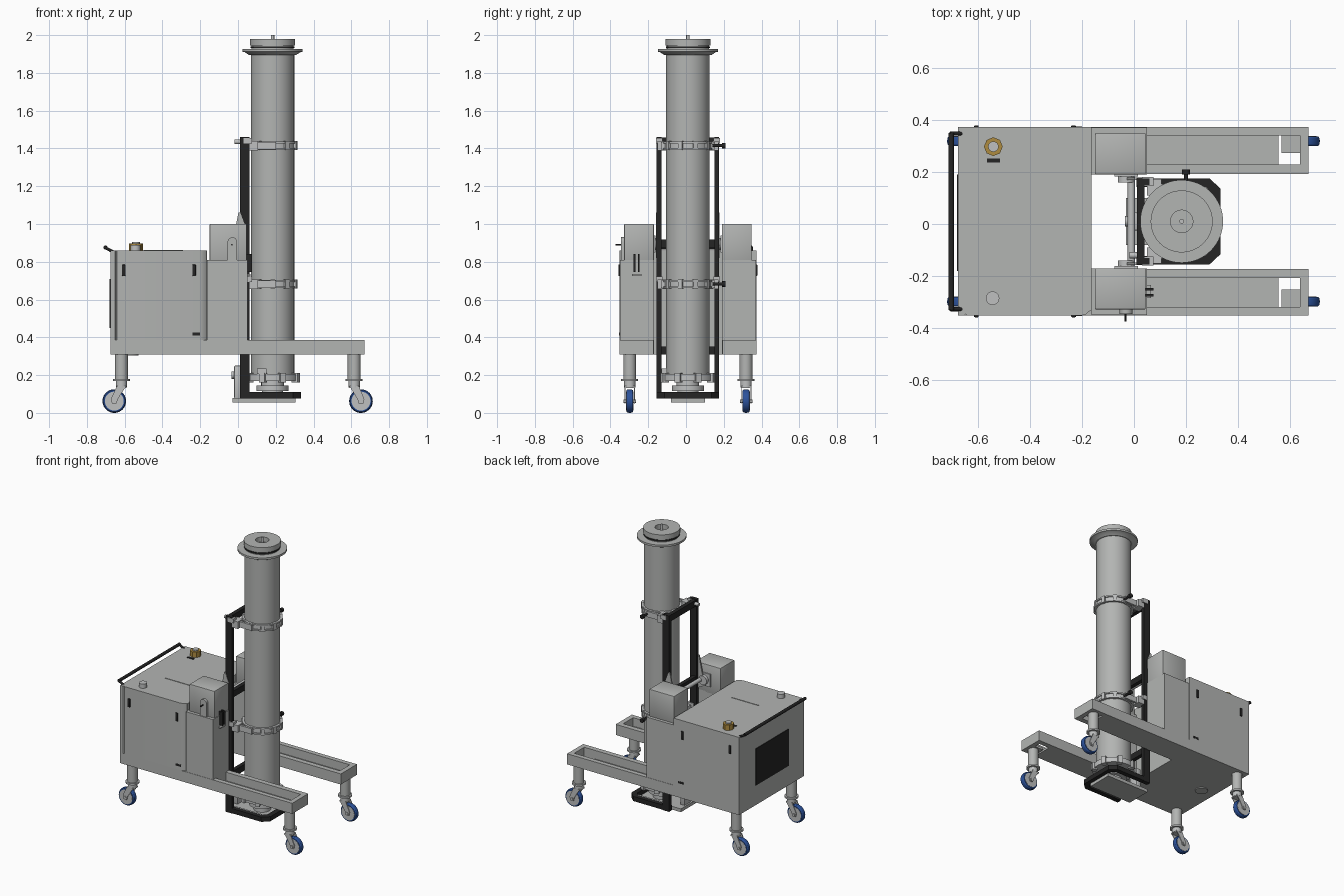
import bpy, bmesh, math
from mathutils import Vector, Matrix

if "Cube" in bpy.data.objects:
    bpy.data.objects.remove(bpy.data.objects["Cube"])

CY = 0.01            # symmetry plane of the machine
COL = (0.183, CY)    # column axis


def material(name, rgb):
    m = bpy.data.materials.new(name)
    m.diffuse_color = (*rgb, 1)
    m.use_nodes = True
    m.node_tree.nodes["Principled BSDF"].inputs["Base Color"].default_value = m.diffuse_color
    return m


GREY = material("light grey paint", (0.45, 0.46, 0.45))
STEEL = material("bare steel", (0.52, 0.53, 0.53))
BLACK = material("black", (0.018, 0.018, 0.018))
BLUE = material("blue tyre", (0.025, 0.085, 0.33))
BRASS = material("brass", (0.42, 0.26, 0.05))


def finish(name, bm, mat):
    bmesh.ops.recalc_face_normals(bm, faces=bm.faces)
    me = bpy.data.meshes.new(name)
    bm.to_mesh(me)
    bm.free()
    me.materials.append(mat)
    ob = bpy.data.objects.new(name, me)
    bpy.context.collection.objects.link(ob)
    return ob


def box(name, x0, x1, y0, y1, z0, z1, mat=GREY, bevel=0):
    bm = bmesh.new()
    bmesh.ops.create_cube(bm, size=1)
    size = (abs(x1 - x0), abs(y1 - y0), abs(z1 - z0))
    bmesh.ops.scale(bm, vec=size, verts=bm.verts)
    bmesh.ops.translate(bm, vec=((x0 + x1) / 2, (y0 + y1) / 2, (z0 + z1) / 2), verts=bm.verts)
    if bevel:
        bmesh.ops.bevel(bm, geom=bm.edges[:], offset=bevel, segments=2, affect='EDGES', profile=0.5)
    return finish(name, bm, mat)


def rod(name, a, b, r, mat=GREY, n=32, r2=None):
    a, b = Vector(a), Vector(b)
    bm = bmesh.new()
    bmesh.ops.create_cone(bm, cap_ends=True, segments=n, radius1=r,
                          radius2=r if r2 is None else r2, depth=(b - a).length)
    rot = (b - a).to_track_quat('Z', 'Y').to_matrix().to_4x4()
    bm.transform(Matrix.Translation((a + b) / 2) @ rot)
    return finish(name, bm, mat)


def lathe(name, pts, cx, cy, mat=GREY, n=64):
    bm = bmesh.new()
    vs = [bm.verts.new((r, 0, z)) for r, z in pts]
    es = [bm.edges.new(p) for p in zip(vs, vs[1:])]
    bmesh.ops.spin(bm, geom=vs + es, cent=(0, 0, 0), axis=(0, 0, 1), angle=math.tau, steps=n)
    bmesh.ops.remove_doubles(bm, verts=bm.verts, dist=1e-5)
    bmesh.ops.translate(bm, vec=(cx, cy, 0), verts=bm.verts)
    return finish(name, bm, mat)


def prism(name, pts, to3d, lo, hi, mat=GREY):
    """Extrude a 2D outline from lo to hi; to3d places (u, v, depth)."""
    bm = bmesh.new()
    a = [bm.verts.new(to3d(u, v, lo)) for u, v in pts]
    b = [bm.verts.new(to3d(u, v, hi)) for u, v in pts]
    bm.faces.new(a)
    bm.faces.new(b)
    for i in range(len(a)):
        j = (i + 1) % len(a)
        bm.faces.new((a[i], a[j], b[j], b[i]))
    return finish(name, bm, mat)


XY = lambda u, v, d: (u, v, d)
XZ = lambda u, v, d: (u, d, v)


def lugs(name, r0, r1, z0, z1, half, count, mat):
    """Blocks standing around the column."""
    for i in range(count):
        ob = box(f"{name}_{i}", r0, r1, -half, half, z0, z1, mat)
        ob.location = (*COL, 0)
        ob.rotation_euler.z = math.tau * (i + 0.5) / count


# --- cabinet: base plate and body with a folded edge on the front
box("cabinet_base", -0.675, -0.163, CY - .362, CY + .362, 0.31, 0.385)
prism("cabinet_body", [(-.675, -.352), (-.652, -.352), (-.645, -.345), (-.64, -.352), (-.205, -.352),
                       (-.185, -.347), (-.168, -.332), (-.163, -.332), (-.163, .372), (-.675, .372)],
      XY, 0.385, 0.86)
box("rear_vent", -0.679, -0.67, -0.18, 0.19, 0.45, 0.71, BLACK)
rod("drain_cover", (-.57, CY, .304), (-.57, CY, .312), .042)
box("top_seam", -0.50, -0.29, -0.10, -0.094, 0.86, 0.863)

for s, side in ((-1, "front"), (1, "back")):
    Y = lambda v: CY + s * v
    # --- pods beside the mast
    box(f"{side}_pod", -.163, .05, Y(.18), Y(.36), .31, .81)
    box(f"{side}_pod_head", -.15, .045, Y(.18), Y(.338), .80, 1.0, GREY, .004)
    # --- floor arm: open tray with a hole near the tip
    box(f"{side}_arm_inner_wall", -.163, .67, Y(.182), Y(.218), .31, .385)
    box(f"{side}_arm_outer_wall", -.163, .67, Y(.329), Y(.362), .31, .385)
    box(f"{side}_arm_tip", .637, .67, Y(.21), Y(.335), .31, .385)
    box(f"{side}_arm_floor", .04, .555, Y(.21), Y(.335), .31, .325)
    box(f"{side}_arm_post_plate", .567, .64, Y(.262), Y(.335), .31, .325)
    # --- cabinet latches and bottom slots
    for x in (-.605, -.232):
        box(f"{side}_door_latch", x - .009, x + .009, Y(.355), Y(.368), .725, .785, BLACK, .003)
    box(f"{side}_slot", -.24, -.20, Y(.355), Y(.3635), .41, .425, BLACK)
    # --- handlebar bracket
    rod(f"{side}_handle_bracket", (-.66, Y(.337), .852), (-.705, Y(.337), .876), .008, BLACK, 16)
    # --- pivot bearing and hinge plate of the mast
    box(f"{side}_bearing_plate", -.075, .015, Y(.172), Y(.182), .85, .94, STEEL)
    rod(f"{side}_bearing", (-.03, Y(.181), .895), (-.03, Y(.150), .895), .032, STEEL)
    prism(f"{side}_hinge_plate", [(-.045, .86), (.03, .82), (.035, 1.0), (.012, 1.06), (.002, 1.06), (-.02, .95)],
          XZ, Y(.158), Y(.168))
    # --- mast upright and lower fork
    box(f"{side}_mast_upright", .01, .06, Y(.14), Y(.165), .075, 1.46, BLACK)
    prism(f"{side}_fork", [(.01, Y(.165)), (.29, Y(.165)), (.333, Y(.125)), (.333, Y(0)), (.298, Y(0)),
                           (.298, Y(.108)), (.275, Y(.132)), (.01, Y(.132))], XY, .077, .11, BLACK)
    rod(f"{side}_fork_roller", (.06, Y(.125), .098), (.29, Y(.125), .098), .012, STEEL, 20)

    # --- legs and castors
    for x, wx, end in ((-.617, -.655, "rear"), (.615, .651, "tip")):
        n, y, wz = f"{side}_{end}", Y(.308), .0625
        rod(n + "_leg", (x, y, .17), (x, y, .32), .034)
        rod(n + "_leg_flange", (x, y, .168), (x, y, .18), .045, STEEL)
        rod(n + "_swivel", (x, y, .135), (x, y, .17), .03, STEEL)
        d = wx - x
        for f in (-1, 1):
            prism(n + "_fork_plate", [(x - .025, .142), (x + .025, .142), (wx + .018, wz + .01),
                                      (wx + .012, wz - .014), (wx - .012, wz - .014), (wx - .018, wz + .01)],
                  XZ, y + f * .023, y + f * .028, STEEL)
        box(n + "_fork_crown", x - .025, x + .025, y - .028, y + .028, .132, .142, STEEL)
        tyre = lathe(n + "_tyre", [(.03, -.018), (.056, -.018), (.061, -.012), (.0625, 0),
                                   (.061, .012), (.056, .018), (.03, .018)], 0, 0, BLUE, 40)
        tyre.rotation_euler.x = math.pi / 2
        tyre.location = (wx, y, wz)
        rod(n + "_hub", (wx, y - .0195, wz), (wx, y + .0195, wz), .05, STEEL)
        rod(n + "_axle", (wx, y - .033, wz), (wx, y + .033, wz), .009, STEEL, 16)

rod("handlebar", (-.702, CY - .34, .876), (-.702, CY + .34, .876), .0105, BLACK, 20)

# --- controls on the cabinet top
lathe("valve_body", [(0, .86), (.036, .86), (.036, .898), (.02, .898), (.02, .86)], -.54, .297, BRASS, 8)
rod("valve_cap", (-.54, .297, .86), (-.54, .297, .906), .02, STEEL)
box("valve_label", -.565, -.515, .236, .252, .858, .864, BLACK)
rod("push_button", (-.543, -.285, .855), (-.543, -.285, .89), .026, STEEL)

# --- lock plate and pin on the front pod, latches on its right face
arc = [(-.03 + .025 * math.cos(a * math.pi / 8), .905 + .025 * math.sin(a * math.pi / 8)) for a in range(9)]
prism("lock_plate", arc + [(-.055, .81), (-.005, .81)], XZ, -.325, -.345)
rod("lock_pin", (-.032, -.34, .89), (-.032, -.374, .89), .004, BLACK, 12)
for y in (-.273, -.25):
    box("pod_hook", .045, .075, y - .005, y + .005, .745, .84, BLACK)
box("pod_ledge", .045, .065, -.285, -.235, .725, .735)

# --- mast crossbars and pivot beam
for z in (.33, .895, 1.435):
    box("mast_crossbar", .012, .04, CY - .15, CY + .15, z - .022, z + .022, BLACK)
rod("pivot_shaft", (-.01, CY - .17, .895), (-.01, CY + .17, .895), .014, STEEL, 20)
rod("mast_top_pin", (-.018, CY - .13, 1.435), (.02, CY - .13, 1.435), .012, STEEL, 16)

# --- lower drive and base plate
box("base_plate", -.03, .305, CY - .09, CY + .09, .055, .078)
box("drive_housing", -.02, .015, CY - .035, CY + .035, .075, .25, STEEL, .006)
rod("drive_shaft_front", (-.034, CY, .2), (-.01, CY, .2), .02, STEEL, 20)

# --- column: foot, tube, top flange and hollow cap
lathe("column_foot", [(0, .078), (.055, .078), (.055, .115), (.085, .115), (.085, .145), (.06, .145),
                      (.06, .168), (.138, .168), (.138, .205), (0, .205)], *COL, STEEL)
lugs("foot_clamp", .115, .15, .16, .212, .016, 8, STEEL)
box("foot_catch", .10, .15, CY - .14, CY - .06, .205, .235, STEEL)
lathe("column_tube", [(0, .2), (.115, .2), (.115, 1.895), (.125, 1.895), (.148, 1.91), (.159, 1.912), (.159, 1.926),
                      (.112, 1.926), (.112, 1.945), (.119, 1.945), (.119, 1.98), (.043, 1.98),
                      (.043, 1.945), (0, 1.945)], *COL)
lathe("cap_seal", [(.10, 1.931), (.116, 1.931), (.116, 1.941), (.10, 1.941)], *COL, BLACK)
rod("cap_pin", (*COL, 1.94), (*COL, 2.0), .009, STEEL, 16)

# --- two clamp bands holding the column to the mast
for z in (.682, 1.415):
    lathe("clamp_band", [(.113, z - .022), (.13, z - .022), (.13, z - .012), (.122, z - .012),
                         (.122, z + .012), (.13, z + .012), (.13, z + .022), (.113, z + .022)], *COL, STEEL)
    lugs("clamp_rib", .115, .134, z - .024, z + .024, .012, 10, STEEL)
    for s in (-1, 1):
        box("clamp_bracket", .05, .105, CY + s * .10, CY + s * .162, z - .025, z + .025, STEEL)
        box("clamp_arm", .09, .20, CY + s * .128, CY + s * .143, z - .02, z + .02, STEEL)
        box("clamp_end", .03, .075, CY + s * .135, CY + s * .17, z + .01, z + .04, STEEL)
    rod("clamp_screw", (.20, CY + .13, z), (.20, CY + .185, z), .008, BLACK, 16)
    rod("clamp_knob", (.20, CY + .18, z), (.20, CY + .2, z), .015, BLACK, 16)

# --- smooth round parts, keep edges sharp
bpy.ops.object.select_all(action='SELECT')
bpy.context.view_layer.objects.active = bpy.context.selected_objects[0]
bpy.ops.object.shade_smooth_by_angle(angle=math.radians(30))
